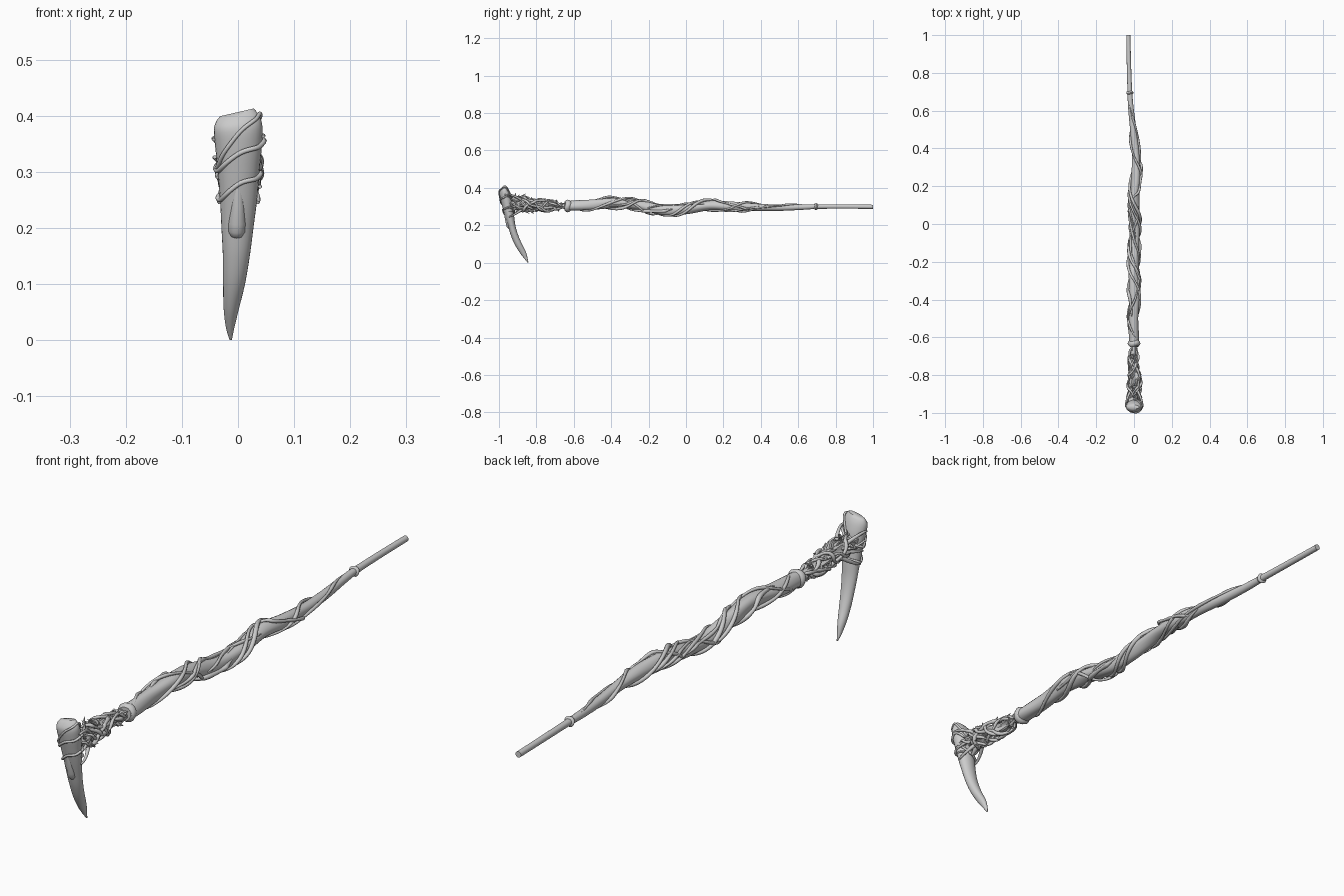
import bpy, bmesh, math, random
from mathutils import Vector

if "Cube" in bpy.data.objects:
    bpy.data.objects.remove(bpy.data.objects["Cube"])

random.seed(7)
TAU = 2 * math.pi


def sample(table, t):
    """Smooth interpolation of rows (t, a, b, ...) at t."""
    t = max(table[0][0], min(table[-1][0], t))
    i = max(k for k in range(len(table) - 1) if table[k][0] <= t)

    def slope(k, c):
        a, b = table[max(k - 1, 0)], table[min(k + 1, len(table) - 1)]
        return (b[c] - a[c]) / (b[0] - a[0])
    p, q = table[i], table[i + 1]
    h = q[0] - p[0]
    u = (t - p[0]) / h
    return [(2*u**3 - 3*u*u + 1) * p[c] + (u**3 - 2*u*u + u) * h * slope(i, c)
            + (3*u*u - 2*u**3) * q[c] + (u**3 - u*u) * h * slope(i + 1, c)
            for c in range(1, len(p))]


def add_rings(bm, rings):
    loops = [[bm.verts.new(p) for p in r] for r in rings]
    n = len(loops[0])
    for a, b in zip(loops, loops[1:]):
        for k in range(n):
            bm.faces.new((a[k], a[(k + 1) % n], b[(k + 1) % n], b[k]))
    bm.faces.new(loops[0][::-1])
    bm.faces.new(loops[-1])


def finish(bm, name, angle=45):
    bmesh.ops.recalc_face_normals(bm, faces=bm.faces[:])
    me = bpy.data.meshes.new(name)
    bm.to_mesh(me)
    bm.free()
    ob = bpy.data.objects.new(name, me)
    bpy.context.collection.objects.link(ob)
    bpy.ops.object.select_all(action='DESELECT')
    ob.select_set(True)
    bpy.context.view_layer.objects.active = ob
    bpy.ops.object.shade_smooth_by_angle(angle=math.radians(angle))
    return ob


def add_tube(bm, pts, radii, sides=8):
    """Round tube along pts with a non-twisting frame."""
    rings, u = [], None
    for i, p in enumerate(pts):
        t = (pts[min(i + 1, len(pts) - 1)] - pts[max(i - 1, 0)]).normalized()
        u = t.orthogonal() if u is None else u - t * u.dot(t)
        u.normalize()
        v = t.cross(u)
        rings.append([p + radii[i] * (math.cos(TAU*k/sides) * u + math.sin(TAU*k/sides) * v)
                      for k in range(sides)])
    add_rings(bm, rings)


# Shaft: y, centre x, centre z, radius
SHAFT = [(-0.645, 0, .303, .026), (-0.60, 0, .304, .027), (-0.5, -.003, .310, .027),
         (-0.38, .002, .320, .027), (-0.26, -.003, .309, .027), (-0.12, .003, .281, .026),
         (0.0, .004, .286, .026), (0.13, .002, .306, .025), (0.25, .011, .302, .024),
         (0.38, .008, .297, .019), (0.5, -.004, .294, .017), (0.62, -.017, .297, .0145),
         (0.70, -.022, .300, .0125), (0.85, -.027, .300, .0115), (1.0, -.030, .299, .011)]
bm = bmesh.new()
rings = []
for i in range(131):
    y = -0.645 + 1.645 * i / 130
    x, z, r = sample(SHAFT, y)
    rough = max(0, min(1, (0.6 - y) * 2)) * .06
    rings.append([Vector((x, y, z)) + r * (1 + rough * math.sin(3*a + y*16))
                  * Vector((math.cos(a), 0, math.sin(a)))
                  for a in [TAU * k / 18 for k in range(18)]])
add_rings(bm, rings)
finish(bm, "shaft")

# Collars at the grip end and at the neck
for name, y0, w, extra in (("grip_ring", 0.695, .006, .0045), ("neck_collar", -0.632, .012, .004)):
    bm = bmesh.new()
    x, z, r = sample(SHAFT, y0)
    prof = [(-1.3, .8), (-.8, 1), (0, 1.12), (.8, 1), (1.3, .8)]
    add_rings(bm, [[Vector((x + (r + extra) * s * math.cos(TAU*k/20), y0 + w * d + .003 * math.sin(2*TAU*k/20),
                            z + (r + extra) * s * math.sin(TAU*k/20))) for k in range(20)] for d, s in prof])
    finish(bm, name)


def vine(bm, table, y0, y1, a0, turns, rad, lift=0.0):
    """Tapered vine winding around the body described by table."""
    n = int(24 + 70 * abs(turns))
    ph = random.uniform(0, TAU)
    pts, radii = [], []
    for i in range(n + 1):
        u = i / n
        y = y0 + (y1 - y0) * u
        x, z, r = sample(table, y)
        a = a0 + TAU * turns * u + .35 * math.sin(9 * u + ph)
        end = min(1, 7 * u, 7 * (1 - u))
        d = r + (rad * .4 + lift * (.5 + .5 * math.sin(17 * u + ph))) * end - rad * .7 * (1 - end)
        pts.append(Vector((x + d * math.cos(a), y + .006 * math.sin(23 * u + ph), z + d * math.sin(a))))
        radii.append(rad * (.3 + .7 * end) * (1 + .15 * math.sin(31 * u)))
    add_tube(bm, pts, radii)


# Shaft vines: start, end, angle, turns, radius, lift
for i, v in enumerate([(-.64, .45, .4, 3.1, .0075, .004), (-.64, .30, 2.6, 2.4, .0065, .003),
                       (-.60, .12, 4.4, -1.7, .0055, .005), (-.25, .56, 5.2, 1.9, .006, .003),
                       (-.10, .66, 1.3, 1.2, .0055, .002), (-.50, -.05, 1.5, .9, .008, .003),
                       (.02, .36, 3.6, -.8, .006, .005), (-.42, .05, 5.6, .7, .006, .004)]):
    bm = bmesh.new()
    vine(bm, SHAFT, *v)
    finish(bm, f"shaft_vine_{i + 1}", 60)

# Neck core: y, centre x, centre z, radius
NECK = [(-.955, 0, .315, .034), (-.90, 0, .315, .031), (-.82, .003, .312, .026),
        (-.74, -.003, .306, .021), (-.68, 0, .304, .014), (-.63, 0, .303, .014)]
bm = bmesh.new()
rings = []
for i in range(41):
    y = -.955 + .325 * i / 40
    x, z, r = sample(NECK, y)
    rings.append([Vector((x, y, z)) + r * (.9 + .16 * math.sin(5*a + 25*y) + .07 * math.sin(70*y + 2*a))
                  * Vector((math.cos(a), 0, math.sin(a))) for a in [TAU * k / 20 for k in range(20)]])
add_rings(bm, rings)
finish(bm, "neck_core", 35)

# Tangled roots around the neck
bm = bmesh.new()
for i in range(9):
    vine(bm, NECK, random.uniform(-.955, -.90), random.uniform(-.70, -.63), TAU * i / 9,
         random.choice((-1, 1)) * random.uniform(.4, 1.2), random.uniform(.0045, .0075), .008)
finish(bm, "neck_roots", 60)

# Thorns: bent spikes leaning along the neck
bm = bmesh.new()
for i in range(54):
    y = random.uniform(-.92, -.67)
    x, z, r = sample(NECK, y)
    a = i * 2.4
    out = Vector((.75 * math.cos(a), 0, math.sin(a)))
    lean = Vector((-.5 * math.sin(a), random.uniform(-1.3, 1.3), .5 * math.cos(a)))
    base = Vector((x, y, z)) + out * r * .75
    length = random.uniform(.018, .03) * (.5 + r / .04)
    add_tube(bm, [base, base + (out * .5 + lean * .25) * length, base + (out * .85 + lean * .9) * length],
             [.009, .006, .0004], 5)
finish(bm, "neck_thorns", 30)

# Claw: z, centre x, half width, front y, back y
CLAW = [(.0, -.013, .002, -.847, -.842), (.02, -.014, .007, -.863, -.846), (.055, -.012, .0135, -.890, -.855),
        (.10, -.007, .0195, -.917, -.877), (.15, -.003, .024, -.938, -.898), (.20, -.001, .0285, -.953, -.912),
        (.25, .001, .033, -.968, -.919), (.30, .001, .037, -.982, -.926), (.35, .001, .042, -.994, -.933),
        (.38, .000, .043, -.997, -.942), (.396, -.001, .038, -.989, -.950), (.406, -.002, .030, -.980, -.958)]


def claw_point(z, a, off=0.0):
    x, w, f, b = sample(CLAW, z)
    return Vector((x + (w + off) * math.cos(a), (f + b) / 2 + ((b - f) / 2 + off) * math.sin(a),
                   z + max(0, z - .33) * 2.6 * (.035 * math.cos(a))))


bm = bmesh.new()
add_rings(bm, [[claw_point(.406 * i / 60, TAU * k / 24) for k in range(24)] for i in range(61)])
finish(bm, "claw", 50)

# Rounded ridge down the front of the claw, ending in a lip
bm = bmesh.new()
zs = [.30, .27, .24, .21, .195, .186, .181]
pts = [claw_point(z, -math.pi / 2, -.009) + Vector((-.001, 0, 0)) for z in zs]
add_tube(bm, pts, [.003, .009, .013, .016, .016, .012, .004], 16)
finish(bm, "claw_ridge", 60)

# Cords lashed around the claw: mid height, slope, phase
for i, (z0, amp, ph, rad) in enumerate([(.352, .047, -.25, .0038), (.328, .024, 0, .0046), (.274, .022, 0, .0044),
                                        (.300, -.030, .5, .0034)]):
    bm = bmesh.new()
    pts = []
    span = TAU if i < 3 else math.pi
    for k in range(61):
        a = span * k / 60
        z = z0 + amp * math.cos(a - ph) + .004 * math.sin(3 * a)
        pts.append(claw_point(z, a, .003 + .0015 * math.sin(5 * a)))
    add_tube(bm, pts, [rad] * 61)
    finish(bm, f"claw_cord_{i + 1}", 60)

# Roots reaching from the neck onto the back and sides of the claw
bm = bmesh.new()
for s in (-1, 1):
    for z0, z1 in ((.33, .37), (.31, .30), (.29, .255)):
        p = Vector((s * .012, -.87, z0))
        q = claw_point(z1, math.pi / 2 - s * .9, .002)
        r = claw_point(z1 - .01, math.pi / 2 - s * 1.7, .002)
        pts = [(1-u)**2 * p + 2*u*(1-u) * (q + Vector((s * .012, .012, 0))) + u*u * r for u in [k / 16 for k in range(17)]]
        add_tube(bm, pts, [.008 - .005 * k / 16 for k in range(17)])
# Hanging root stub under the neck
add_tube(bm, [Vector(p) for p in ((0, -.86, .30), (.004, -.885, .282), (.002, -.90, .272), (0, -.915, .262))],
         [.012, .010, .008, .004])
finish(bm, "claw_roots", 60)
